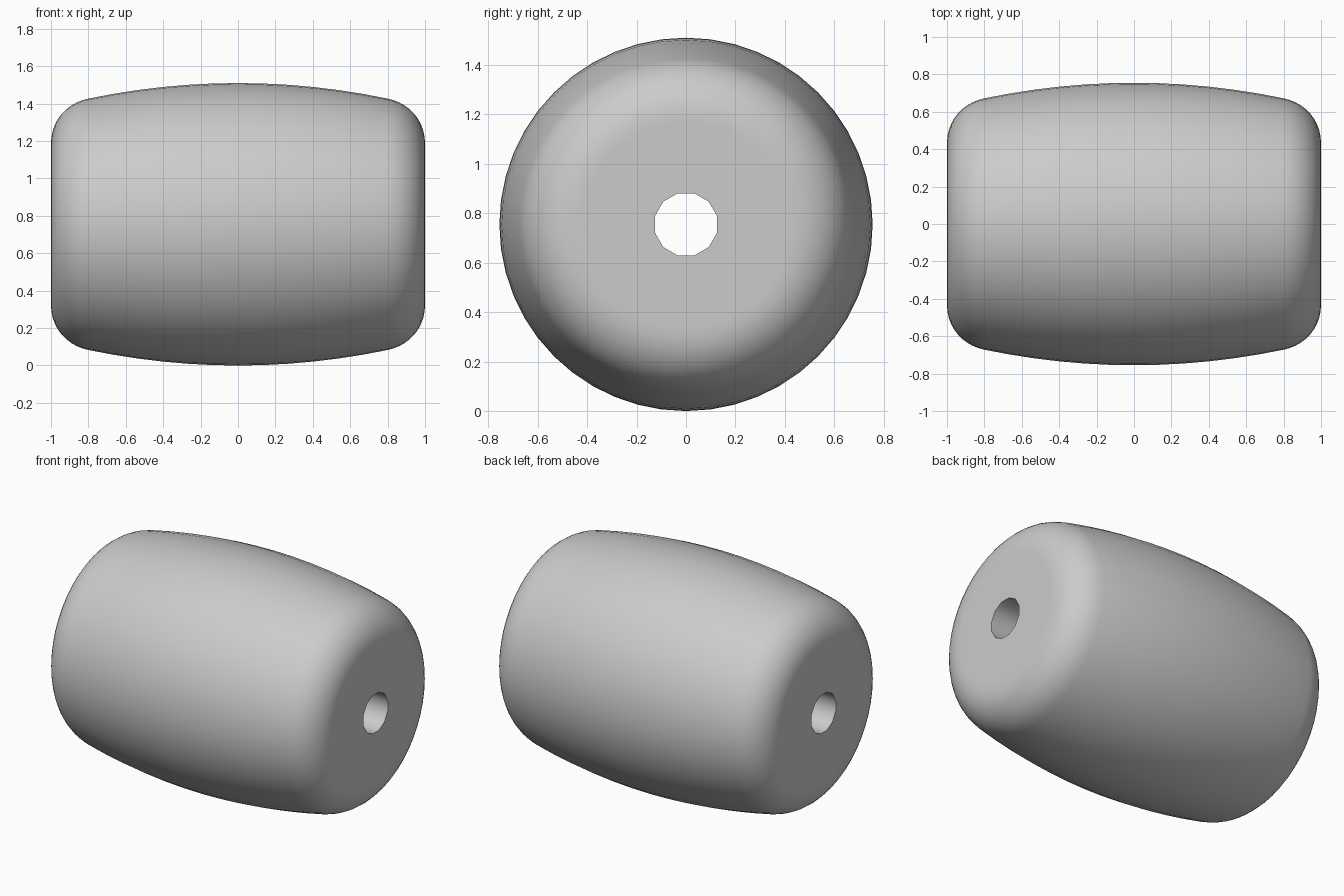
import bpy, bmesh, math
from mathutils import Vector
from mathutils.geometry import interpolate_bezier

if "Cube" in bpy.data.objects:
    bpy.data.objects.remove(bpy.data.objects["Cube"])

RADIUS, BORE = 0.755, 0.13
BODY_SIDES, BORE_SIDES = 48, 12

grey = bpy.data.materials.new("plain grey")
grey.use_nodes = True
colour = (0.6, 0.6, 0.6, 1)
grey.diffuse_color = colour
grey.node_tree.nodes["Principled BSDF"].inputs["Base Color"].default_value = colour


def ring(bm, x, r, sides, offset=0):
    angles = [math.tau * (i + offset) / sides for i in range(sides)]
    verts = [bm.verts.new((x, r * math.cos(a), r * math.sin(a))) for a in angles]
    edges = [bm.edges.new((verts[i - 1], verts[i])) for i in range(sides)]
    return verts, edges


def skin(bm, a, b):
    for i in range(len(a)):
        bm.faces.new((a[i - 1], a[i], b[i], b[i - 1]))


# Half profile: gently bulging side, then a rounded shoulder
half = [(0.8 * i / 6, RADIUS - 0.083 * (i / 6) ** 2) for i in range(7)]
shoulder = interpolate_bezier(Vector((0.8, 0.672)), Vector((0.91, 0.65)),
                              Vector((1, 0.56)), Vector((1, 0.43)), 11)
half += [tuple(p)[:2] for p in shoulder[1:]] + [(1, 0.41)]
profile = [(-x, r) for x, r in reversed(half[1:])] + half

# Outer barrel
bm = bmesh.new()
rings = [ring(bm, x, r, BODY_SIDES) for x, r in profile]
for a, b in zip(rings, rings[1:]):
    skin(bm, a[0], b[0])

# Bore through the middle and the flat ends around it
bores = [ring(bm, x, BORE, BORE_SIDES, 0.5) for x in (-1, 1)]
skin(bm, bores[0][0], bores[1][0])
for outer, inner in zip((rings[0], rings[-1]), bores):
    bmesh.ops.triangle_fill(bm, use_beauty=True, edges=outer[1] + inner[1])
bmesh.ops.recalc_face_normals(bm, faces=bm.faces)

mesh = bpy.data.meshes.new("barrel_bead")
bm.to_mesh(mesh)
bm.free()
mesh.materials.append(grey)
bead = bpy.data.objects.new("barrel_bead", mesh)
bead.location.z = RADIUS
bpy.context.collection.objects.link(bead)
bpy.context.view_layer.objects.active = bead
bead.select_set(True)
bpy.ops.object.shade_smooth_by_angle(angle=math.radians(35))
